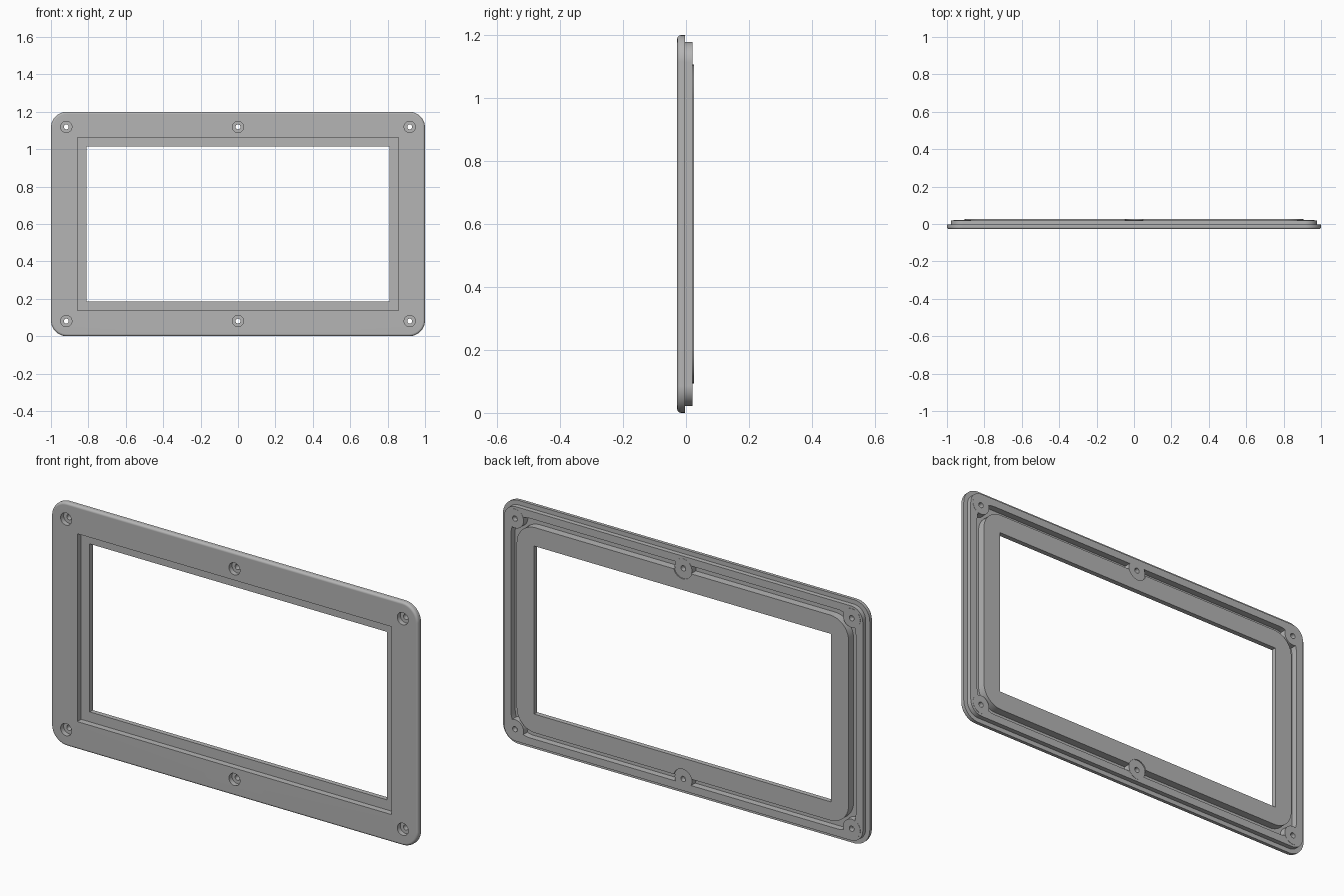
import bpy, bmesh
from math import sin, cos, pi, radians
from mathutils import Matrix

cube = bpy.data.objects.get("Cube")
if cube:
    bpy.data.objects.remove(cube, do_unlink=True)

MID_Z = 0.6
ARC = 10

grey = bpy.data.materials.new("grey_metal")
grey.use_nodes = True
GREY = (0.46, 0.46, 0.46, 1)
grey.diffuse_color = GREY
grey.node_tree.nodes["Principled BSDF"].inputs["Base Color"].default_value = GREY


def finish(bm, name):
    bmesh.ops.remove_doubles(bm, verts=bm.verts, dist=1e-5)
    bmesh.ops.recalc_face_normals(bm, faces=bm.faces)
    mesh = bpy.data.meshes.new(name)
    bm.to_mesh(mesh)
    bm.free()
    mesh.materials.append(grey)
    obj = bpy.data.objects.new(name, mesh)
    bpy.context.collection.objects.link(obj)
    return obj


def rounded_loop(bm, hx, hz, r, y):
    """Rounded rectangle of vertices facing the front."""
    verts = []
    for q, (sx, sz) in enumerate([(1, 1), (-1, 1), (-1, -1), (1, -1)]):
        for i in range(ARC + 1):
            a = (q + i / ARC) * pi / 2
            verts.append(bm.verts.new((sx * (hx - r) + r * cos(a), y,
                                       MID_Z + sz * (hz - r) + r * sin(a))))
    return verts


def cylinders(name, radius, y0, y1):
    """One cylinder along y at each screw position."""
    bm = bmesh.new()
    for x in (-0.918, 0, 0.918):
        for z in (-0.519, 0.519):
            place = Matrix.Translation((x, (y0 + y1) / 2, MID_Z + z))
            bmesh.ops.create_cone(bm, cap_ends=True, segments=32, radius1=radius,
                                  radius2=radius, depth=y1 - y0,
                                  matrix=place @ Matrix.Rotation(pi / 2, 4, 'X'))
    return finish(bm, name)


def boolean(target, tool, operation):
    tool.hide_render = True
    mod = target.modifiers.new(tool.name, 'BOOLEAN')
    mod.operation, mod.solver, mod.object = operation, 'EXACT', tool
    bpy.context.view_layer.objects.active = target
    bpy.ops.object.modifier_apply(modifier=mod.name)
    bpy.data.objects.remove(tool, do_unlink=True)


# Cross-section of the frame: half width, half height, corner radius, depth
FRONT, LIP, RIM, BACK = -0.028, -0.003, 0.02, 0.026
FLOOR, LEDGE, FILLET = -0.012, 0.002, 0.012
section = [(1, 0.6, 0.085, LIP)]
for i in range(5):                                   # rounded front edge
    a = i / 4 * pi / 2
    d = FILLET * (1 - cos(a))
    section.append((1 - d, 0.6 - d, 0.085 - d, FRONT + FILLET * (1 - sin(a))))
section += [
    (0.857, 0.463, 0, FRONT), (0.857, 0.463, 0, LEDGE),    # front recess
    (0.81, 0.414, 0, LEDGE), (0.81, 0.414, 0, BACK),       # window opening
    (0.905, 0.506, 0.1, BACK), (0.905, 0.506, 0.1, FLOOR),  # raised back panel
    (0.94, 0.541, 0.1, FLOOR), (0.94, 0.541, 0.1, RIM),    # groove
    (0.978, 0.578, 0.064, RIM), (0.978, 0.578, 0.064, LIP),  # rear rim
]

bm = bmesh.new()
loops = [rounded_loop(bm, *s) for s in section]
for a, b in zip(loops, loops[1:] + loops[:1]):
    n = len(a)
    for i in range(n):
        j = (i + 1) % n
        bm.faces.new((a[i], a[j], b[j], b[i]))
frame = finish(bm, "panel_frame")

# Screw bosses, with clearance through the back panel
boolean(frame, cylinders("screw_bosses", 0.047, -0.018, 0.05), 'UNION')
boolean(frame, cylinders("boss_clearance", 0.05, 0.021, 0.1), 'DIFFERENCE')
# Screw holes and their front counterbores
boolean(frame, cylinders("screw_holes", 0.013, -0.1, 0.1), 'DIFFERENCE')
boolean(frame, cylinders("counterbores", 0.03, -0.1, -0.004), 'DIFFERENCE')

bpy.ops.object.select_all(action='DESELECT')
frame.select_set(True)
bpy.context.view_layer.objects.active = frame
bpy.ops.object.shade_smooth_by_angle(angle=radians(30))
weighted = frame.modifiers.new("weighted_normals", 'WEIGHTED_NORMAL')
weighted.keep_sharp = True
